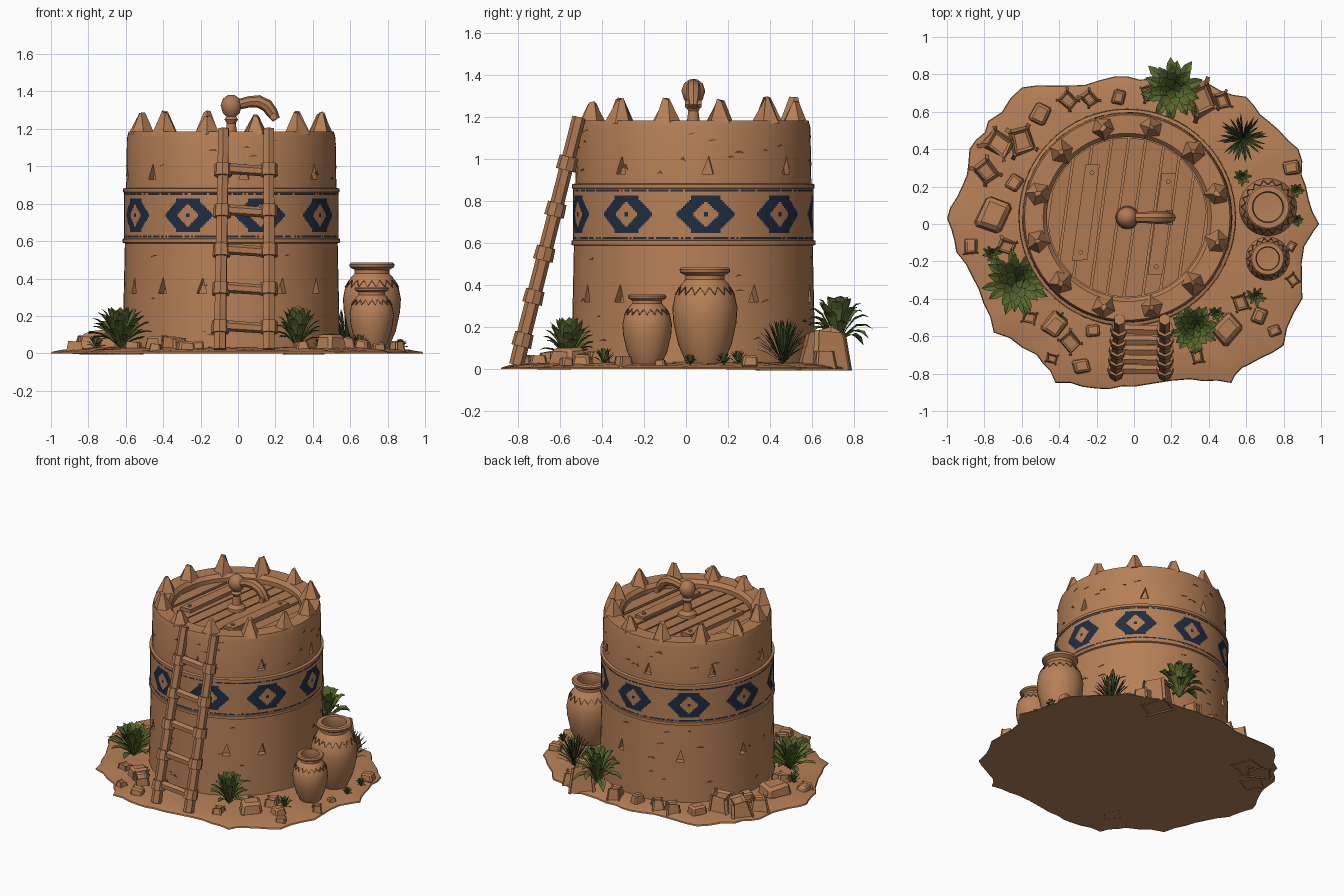
import bpy, bmesh, math, random
from mathutils import Vector, Matrix

if "Cube" in bpy.data.objects:
    bpy.data.objects.remove(bpy.data.objects["Cube"])

random.seed(7)
CX, CY = -0.036, 0.035          # tower axis


def material(name, rgb):
    m = bpy.data.materials.new(name)
    m.diffuse_color = (*rgb, 1)
    m.use_nodes = True
    m.node_tree.nodes["Principled BSDF"].inputs["Base Color"].default_value = m.diffuse_color
    return m


CLAY = material("clay", (0.47, 0.215, 0.095))
WOOD = material("wood", (0.43, 0.195, 0.087))
NAVY = material("navy_paint", (0.014, 0.026, 0.055))
LEAF = material("leaf_green", (0.10, 0.14, 0.028))
GRASS = material("dark_green", (0.04, 0.065, 0.018))
CRACK = material("crack_brown", (0.17, 0.075, 0.035))


def finish(name, bm, mats, smooth=None):
    bmesh.ops.recalc_face_normals(bm, faces=bm.faces)
    me = bpy.data.meshes.new(name)
    bm.to_mesh(me)
    bm.free()
    ob = bpy.data.objects.new(name, me)
    bpy.context.collection.objects.link(ob)
    for m in mats:
        me.materials.append(m)
    if smooth:
        bpy.ops.object.select_all(action='DESELECT')
        ob.select_set(True)
        bpy.context.view_layer.objects.active = ob
        bpy.ops.object.shade_smooth_by_angle(angle=math.radians(smooth))
    return ob


def lathe(name, profile, x, y, mat, n=64):
    bm = bmesh.new()
    vs = [bm.verts.new((r, 0, z)) for r, z in profile]
    es = [bm.edges.new(p) for p in zip(vs, vs[1:])]
    bmesh.ops.spin(bm, geom=vs + es, axis=(0, 0, 1), cent=(0, 0, 0),
                   angle=math.tau, steps=n, use_duplicate=False)
    bmesh.ops.remove_doubles(bm, verts=bm.verts, dist=1e-4)
    bmesh.ops.translate(bm, verts=bm.verts, vec=(x, y, 0))
    return finish(name, bm, [mat], 35)


def add_prism(bm, pts, offset, matrix=Matrix()):
    """Extrude a planar outline by an offset vector."""
    a = [bm.verts.new(matrix @ Vector(p)) for p in pts]
    b = [bm.verts.new(matrix @ (Vector(p) + Vector(offset))) for p in pts]
    bm.faces.new(a)
    bm.faces.new(b[::-1])
    for i in range(len(a)):
        j = (i + 1) % len(a)
        bm.faces.new((a[i], b[i], b[j], a[j]))


def add_beam(bm, a, b, r1, r2=None, n=7):
    a, b = Vector(a), Vector(b)
    d = b - a
    m = Matrix.Translation((a + b) / 2) @ d.to_track_quat('Z', 'Y').to_matrix().to_4x4()
    bmesh.ops.create_cone(bm, cap_ends=True, segments=n, radius1=r1,
                          radius2=r1 if r2 is None else r2, depth=d.length, matrix=m)


def on_tower(az):
    """Local x points outward from the tower axis."""
    return Matrix.Translation((CX, CY, 0)) @ Matrix.Rotation(math.radians(az), 4, 'Z')


def wall_r(z):
    return 0.582 - 0.026 * z / 1.17


# Tower wall with raised band edges, rim and recessed top
wall = lathe("tower_wall", [(0, .01), (.582, .01), (wall_r(.3), .3), (.569, .588), (.581, .592),
             (.581, .612), (.567, .616), (.565, .858), (.578, .862), (.578, .88), (.562, .885),
             (.558, 1.15), (.549, 1.185), (.45, 1.185), (.43, 1.16), (.43, 1.09), (0, 1.09)],
             CX, CY, CLAY)

# Triangular wall notches
bm = bmesh.new()
for z, angles in ((.93, (-139, -83, -38, 7, 52, 97, 142, 187)),
                  (.32, (-130, -106, -62, -38, 30, 75, 120, 165, 205))):
    for az in angles:
        add_prism(bm, [(.53, -.028, z), (.53, .028, z), (.53, .006, z + .085)],
                  (.1, 0, 0), on_tower(az))
cutter = finish("notch_cutter", bm, [CLAY])
cutter.hide_render = True
cutter.hide_set(True)
cut = wall.modifiers.new("notches", 'BOOLEAN')
cut.operation, cut.solver, cut.object = 'DIFFERENCE', 'EXACT', cutter

# Painted band: nine stepped hexagons with an eye, and a worn line above and below
COLS, ROWS, Z0, Z1 = 360, 26, .610, .866
bm = bmesh.new()
grid = [[bm.verts.new((CX + .573 * math.cos(math.radians(c)), CY + .573 * math.sin(math.radians(c)),
                       Z0 + (Z1 - Z0) * r / ROWS)) for c in range(COLS)] for r in range(ROWS + 1)]
for r in range(ROWS):
    for c in range(COLS):
        d = (c + 1) % COLS
        f = bm.faces.new((grid[r][c], grid[r][d], grid[r + 1][d], grid[r + 1][c]))
        u = abs((c + .5 - 6 + 20) % 40 - 20) * .01
        v = abs(r + .5 - ROWS / 2) * (Z1 - Z0) / ROWS
        hexagon = v < .09 and u < .145 - .95 * v
        eye = .018 < u + v < .062
        line = .105 < v < .117 and random.random() < .85
        f.material_index = int((hexagon and not eye) or line)
finish("painted_band", bm, [CLAY, NAVY], 30)

# Shallow cracks in the plaster
bm = bmesh.new()
for i in range(60):
    z = random.choice((random.uniform(.08, .55), random.uniform(.92, 1.14)))
    s, t = random.uniform(.012, .03), random.uniform(-.012, .012)
    x = wall_r(z) - .002
    add_prism(bm, [(x, -s, z), (x, s, z + t), (x, s * .2, z + .007 + abs(t) * .5)], (.005, 0, 0),
              on_tower(random.uniform(0, 360)))
finish("wall_cracks", bm, [CRACK])

# Rim spikes
bm = bmesh.new()
for i in range(12):
    h = random.uniform(.10, .125)
    m = on_tower(15 + 30 * i) @ Matrix.Translation((.497, 0, 1.17 + h / 2)) \
        @ Matrix.Rotation(random.uniform(-.2, .2), 4, 'Z')
    ret = bmesh.ops.create_cone(bm, cap_ends=True, segments=5, radius1=.07, radius2=.016,
                                depth=h, matrix=m)
    for v in ret["verts"]:
        v.co += Vector([random.uniform(-.007, .007) for _ in range(3)])
finish("rim_spikes", bm, [CLAY])

# Plank lid with two raised cleats
bm = bmesh.new()
tilt = Matrix.Translation((CX, CY, 0)) @ Matrix.Rotation(math.radians(-8), 4, 'Z')
edges = [-.42, -.33, -.24, -.14, -.05, .04, .14, .23, .32, .42]
for x0, x1 in zip(edges, edges[1:]):
    xs = [x0 + .005 + (x1 - x0 - .01) * k / 6 for k in range(7)]
    ys = [math.sqrt(.425 ** 2 - x * x) for x in xs]
    outline = [(x, y, 1.085) for x, y in zip(xs, ys)] + \
              [(x, -y, 1.085) for x, y in list(zip(xs, ys))[::-1]]
    add_prism(bm, outline, (0, 0, random.uniform(.04, .052)), tilt)
for x, y0, y1 in ((-.22, -.27, .26), (.19, -.29, .27)):
    add_prism(bm, [(x - .04, y0, 1.12), (x + .04, y0 + .015, 1.12), (x + .035, y1, 1.12),
                   (x - .04, y1 - .01, 1.12)], (0, 0, .035), tilt)
    for y in (y0 + .05, y1 - .05):
        add_beam(bm, tilt @ Vector((x, y, 1.15)), tilt @ Vector((x, y, 1.165)), .013)
finish("lid_planks", bm, [WOOD])

# Lid handle: turned post with a ball, and a hooked arm
lathe("handle_post", [(0, 1.12), (.065, 1.12), (.06, 1.15), (.032, 1.17), (.024, 1.23), (.036, 1.25),
      (.026, 1.265), (.045, 1.285), (.057, 1.325), (.045, 1.36), (.02, 1.38), (0, 1.382)],
      CX, CY, WOOD, 16)
path = [(.0, 1.33), (.06, 1.345), (.11, 1.347), (.155, 1.325), (.18, 1.29), (.205, 1.25)]
bm = bmesh.new()
rings = []
for i, (x, z) in enumerate(path):
    a, b = path[max(i - 1, 0)], path[min(i + 1, len(path) - 1)]
    t = Vector((b[0] - a[0], 0, b[1] - a[1])).normalized()
    side = Vector((-t.z, 0, t.x))
    rr = (.028, .03, .034, .034, .032, .022)[i]
    rings.append([bm.verts.new(Vector((x, CY, z)) + rr * (math.cos(k * math.tau / 8) * side +
                 Vector((0, math.sin(k * math.tau / 8), 0)))) for k in range(8)])
for p, q in zip(rings, rings[1:]):
    for k in range(8):
        bm.faces.new((p[k], p[(k + 1) % 8], q[(k + 1) % 8], q[k]))
bm.faces.new(rings[0])
bm.faces.new(rings[-1])
add_beam(bm, (.19, CY - .04, 1.265), (.19, CY + .04, 1.265), .02)
finish("handle_arm", bm, [WOOD], 40)

# Ladder: rails, rungs and lashings
def rail(s, z):
    t = (z - .03) / 1.15
    return Vector((.165 if s > 0 else -.097 + .02 * t, -.805 + .29 * t, z))


rails, rungs, lash = bmesh.new(), bmesh.new(), bmesh.new()
for s in (-1, 1):
    add_beam(rails, rail(s, .02), rail(s, 1.2), .036, .032, 6)
for z in (.14, .345, .55, .76, .98):
    a, b = rail(-1, z + .01), rail(1, z - .008)
    d = (b - a).normalized() * .035
    add_beam(rungs, a - d, b + d, .03, .027, 6)
    for s in (-1, 1):
        add_beam(lash, rail(s, z - .032), rail(s, z + .032), .048, .045, 8)
finish("ladder_rails", rails, [WOOD])
finish("ladder_rungs", rungs, [WOOD])
finish("ladder_lashings", lash, [WOOD])

# Ragged ground slab
edge = [(.99, 0), (.91, -.12), (.9, -.4), (.8, -.65), (.62, -.75), (.52, -.85), (.3, -.83), (0, -.87),
        (-.2, -.88), (-.42, -.85), (-.52, -.7), (-.75, -.58), (-.83, -.35), (-.95, -.15), (-1, .03),
        (-.92, .2), (-.88, .4), (-.78, .55), (-.6, .73), (-.35, .74), (-.1, .79), (.1, .78),
        (.4, .75), (.6, .68), (.72, .55), (.88, .4), (.92, .2)]
rim = []
for i, p in enumerate(edge):
    q = edge[(i + 1) % len(edge)]
    for k in range(3):
        j = random.uniform(.98, 1.01) if k else 1
        rim.append(((p[0] + (q[0] - p[0]) * k / 3) * j, (p[1] + (q[1] - p[1]) * k / 3) * j))
bm = bmesh.new()
rings = [[bm.verts.new((x * s, y * s, z + (random.uniform(-.004, .004) if z > .01 else 0)))
          for x, y in rim] for s, z in ((1, 0), (.995, .008), (.95, .018), (.82, .028), (.5, .035))]
for p, q in zip(rings, rings[1:]):
    for k in range(len(rim)):
        j = (k + 1) % len(rim)
        bm.faces.new((p[k], p[j], q[j], q[k]))
bm.faces.new(rings[0][::-1])
bm.faces.new(rings[-1])
finish("ground_slab", bm, [CLAY], 30)

# Rocks: x, y, half width, height
rocks = [(-.72, .43, .08, .1), (-.79, .28, .065, .08), (-.75, .05, .1, .1), (-.6, .45, .08, .11),
         (-.5, .59, .065, .08), (-.35, .66, .05, .07), (-.24, .67, .045, .07), (-.08, .68, .045, .08),
         (-.87, -.12, .045, .05), (-.42, -.54, .07, .09), (-.34, -.63, .055, .07), (-.28, -.76, .05, .06),
         (-.22, -.57, .045, .06), (.5, -.56, .085, .1), (.75, -.57, .04, .05), (.34, -.71, .04, .05),
         (.67, -.49, .05, .07), (.36, .66, .085, .17), (.47, .66, .05, .08), (-.44, -.72, .03, .04),
         (.85, -.3, .035, .05), (-.64, .22, .05, .07), (.84, .3, .05, .06), (-.68, -.12, .05, .07),
         (.57, -.42, .05, .07), (.08, .7, .05, .08), (.84, -.12, .03, .04), (-.56, -.5, .04, .05)]
bm = bmesh.new()
for x, y, w, h in rocks:
    part = bmesh.new()
    bmesh.ops.create_cube(part, size=2)
    turn = Matrix.Rotation(random.uniform(0, 3), 3, 'Z')
    for v in part.verts:
        s = w * random.uniform(.8, 1.05) * (.78 if v.co.z > 0 else 1)
        v.co = turn @ Vector((v.co.x * s, v.co.y * s * .85,
                              h * random.uniform(.88, 1.08) if v.co.z > 0 else .005))
    bmesh.ops.bevel(part, geom=part.edges[:], offset=w * .2, segments=1, affect='EDGES')
    bmesh.ops.translate(part, verts=part.verts, vec=(x, y, .005))
    me = bpy.data.meshes.new("rock_part")
    part.to_mesh(me)
    bm.from_mesh(me)
    bpy.data.meshes.remove(me)
    part.free()
finish("rocks", bm, [CLAY])

# Clay pots with a zigzag line on the shoulder
shape = [(0, .02), (.5, .02), (.6, .08), (.82, .24), (.97, .46), (1, .6), (.92, .73), (.72, .84), (.6, .88),
         (.6, .92), (.76, .95), (.78, .98), (.72, 1), (.54, 1), (.5, .92), (.62, .8), (0, .78)]
for name, x, y, r, h in (("large_pot", .716, .09, .155, .485), ("small_pot", .715, -.185, .118, .355)):
    lathe(name, [(a * r, b * h) for a, b in shape], x, y, CLAY, 32)
    bm = bmesh.new()
    pts = [Vector((x + rr * r * math.cos(k * math.tau / 36), y + rr * r * math.sin(k * math.tau / 36),
                   z * h)) for k in range(36) for rr, z in [((.925, .73), (.79, .805))[k % 2]]]
    for k in range(36):
        add_beam(bm, pts[k], pts[(k + 1) % 36], .0035, n=4)
    finish(name + "_zigzag", bm, [CRACK])


# Plants: arching folded blades
def plant(name, x, y, z, r, h, count, width, mat, droop):
    bm = bmesh.new()
    for i in range(count):
        az = i * 2.39996 + random.uniform(-.2, .2)
        e = math.radians(15 + 70 * (i + .5) / count)
        out, side = Vector((math.cos(az), math.sin(az), 0)), Vector((-math.sin(az), math.cos(az), 0))
        rows = []
        for t, w in ((0, .25), (.3, .6), (.55, 1), (.8, .8), (1, .04)):
            c = Vector((x, y, z)) + out * r * t * math.cos(e) ** .7
            c.z += h * (math.sin(e) ** .6 * t * (1 + droop) - droop * t * t)
            up = Vector((0, 0, width * w * .35))
            rows.append([bm.verts.new(p) for p in (c - side * width * w + up, c, c + side * width * w + up)])
        for p, q in zip(rows, rows[1:]):
            for k in (0, 1):
                bm.faces.new((p[k], p[k + 1], q[k + 1], q[k]))
    finish(name, bm, [mat])


plant("back_palm", .21, .72, .1, .19, .25, 30, .028, LEAF, .9)
plant("left_bush", -.63, -.31, .03, .2, .22, 40, .026, LEAF, .5)
plant("front_bush", .32, -.56, .03, .145, .22, 36, .024, LEAF, .5)
plant("grass_tuft", .58, .46, .02, .14, .22, 60, .006, GRASS, .3)
for i, (x, y, r) in enumerate([(.65, -.39, .065), (.58, .25, .055), (-.4, -.51, .05), (.87, .18, .045),
                               (.87, .02, .04), (-.76, -.16, .06), (.44, -.48, .05)]):
    plant(f"sprout_{i + 1}", x, y, .02, r, r * 1.3, 16, .009, LEAF, .4)
